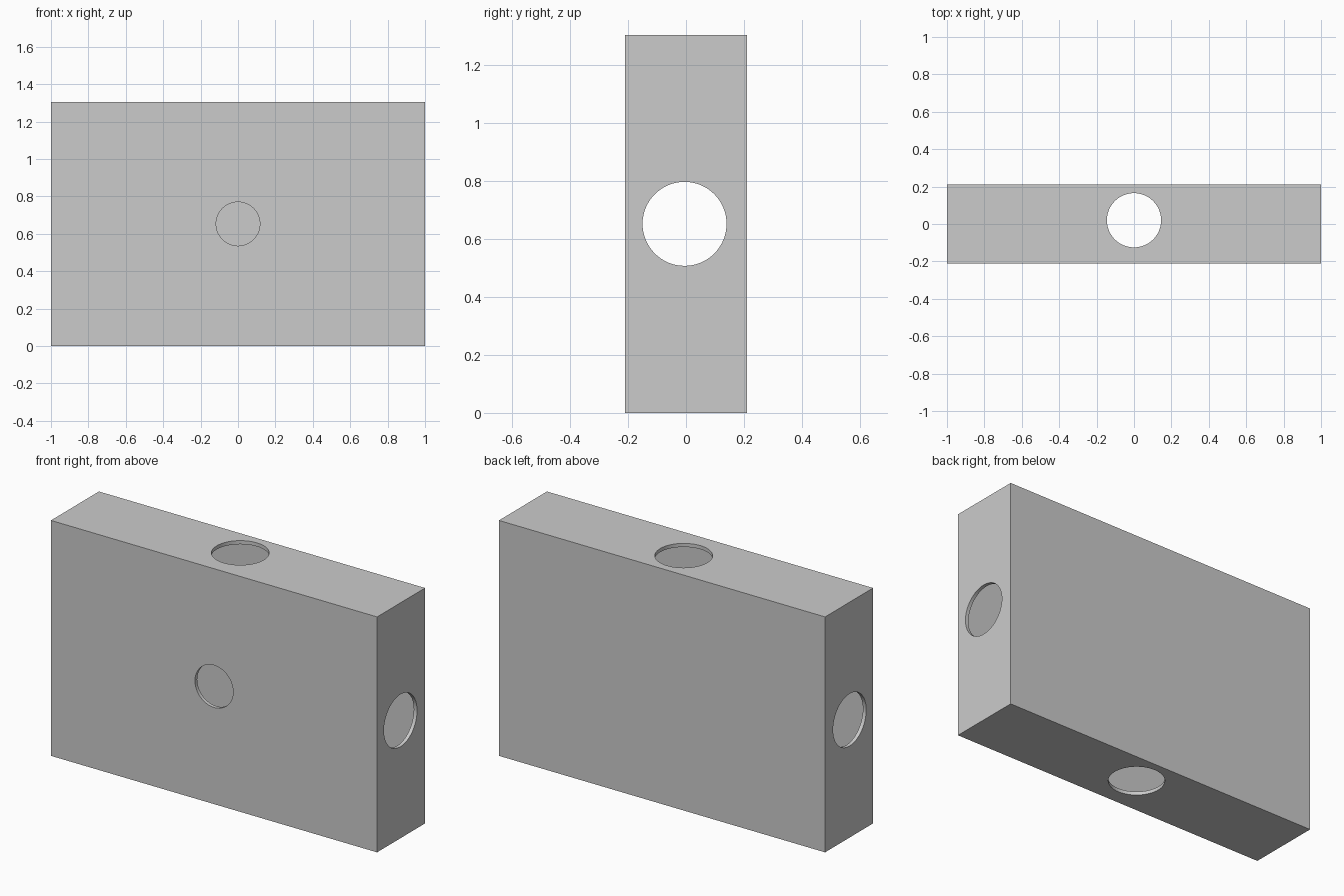
import bpy
from math import pi, radians

if "Cube" in bpy.data.objects:
    bpy.data.objects.remove(bpy.data.objects["Cube"])

W, D, H, T = 2.0, 0.42, 1.305, 0.02   # outer size and wall thickness
ZC = H / 2


def box(name, size):
    bpy.ops.mesh.primitive_cube_add(size=1, location=(0, 0, ZC))
    ob = bpy.context.object
    ob.name = name
    ob.scale = size
    bpy.ops.object.transform_apply(location=True, rotation=False, scale=True)
    return ob


def rod(name, radius, length, loc, rot):
    bpy.ops.mesh.primitive_cylinder_add(vertices=64, radius=radius, depth=length,
                                        location=loc, rotation=rot)
    ob = bpy.context.object
    ob.name = name
    return ob


# Hollow thin-walled case
case = box("case", (W, D, H))
cutters = [
    box("cavity", (W - 2 * T, D - 2 * T, H - 2 * T)),
    # Port through both ends
    rod("end_ports", 0.145, W + 0.4, (0, -0.005, ZC), (0, pi / 2, 0)),
    # Port through top and bottom
    rod("top_bottom_ports", 0.145, H + 0.4, (0, 0.02, ZC), (0, 0, 0)),
    # Port through the front wall only
    rod("front_port", 0.117, 0.2, (0, -D / 2, ZC), (pi / 2, 0, 0)),
]

for cutter in cutters:
    mod = case.modifiers.new(cutter.name, 'BOOLEAN')
    mod.operation = 'DIFFERENCE'
    mod.solver = 'EXACT'
    mod.object = cutter
    bpy.ops.object.select_all(action='DESELECT')
    case.select_set(True)
    bpy.context.view_layer.objects.active = case
    bpy.ops.object.modifier_apply(modifier=mod.name)
    bpy.data.objects.remove(cutter, do_unlink=True)

# Smooth port rims, flat walls
bpy.ops.object.shade_smooth_by_angle(angle=radians(30))
